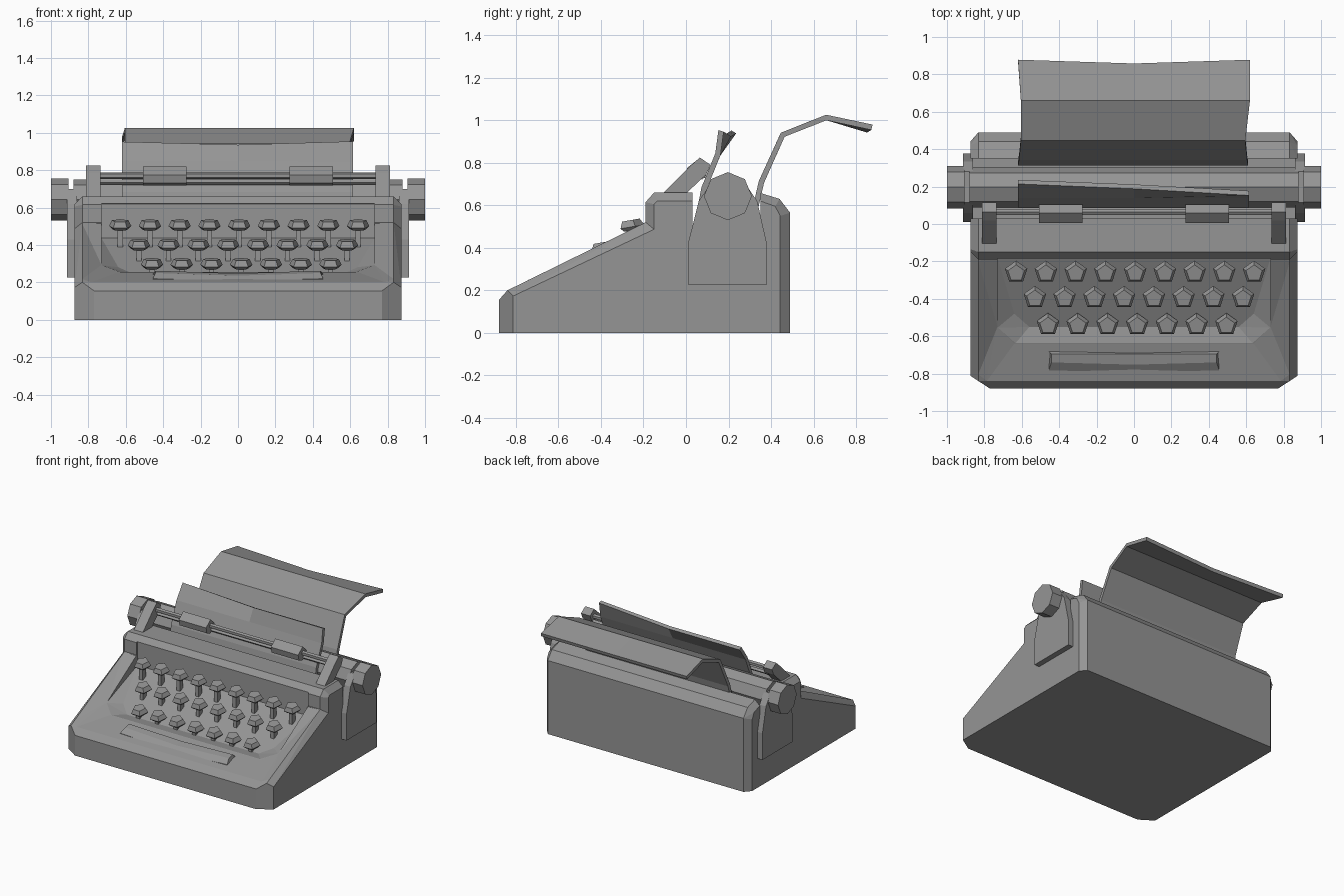
import bpy, bmesh
from math import radians, sin, cos, pi
from mathutils import Vector, Matrix

if "Cube" in bpy.data.objects:
    bpy.data.objects.remove(bpy.data.objects["Cube"])

# One dark grey for the whole model
grey = bpy.data.materials.new("dark_grey")
grey.diffuse_color = (.3, .3, .3, 1)
grey.use_nodes = True
grey.node_tree.nodes["Principled BSDF"].inputs["Base Color"].default_value = grey.diffuse_color


def finish(name, bm):
    bmesh.ops.recalc_face_normals(bm, faces=bm.faces)
    me = bpy.data.meshes.new(name)
    bm.to_mesh(me)
    bm.free()
    me.materials.append(grey)
    ob = bpy.data.objects.new(name, me)
    bpy.context.collection.objects.link(ob)
    return ob


def loft_bm(rings):
    """Closed solid through rings of equal point count."""
    bm = bmesh.new()
    vs = [[bm.verts.new(p) for p in r] for r in rings]
    n = len(rings[0])
    for a, b in zip(vs, vs[1:]):
        for i in range(n):
            j = (i + 1) % n
            bm.faces.new((a[i], a[j], b[j], b[i]))
    bm.faces.new(vs[0])
    bm.faces.new(vs[-1])
    return bm


def prism_bm(profile, x0, x1):
    """Side profile (y, z) extruded along x."""
    return loft_bm([[(x, y, z) for y, z in profile] for x in (x0, x1)])


def rod(name, x0, x1, y, z, r, n):
    prof = [(y + r * sin(2 * pi * i / n), z + r * cos(2 * pi * i / n)) for i in range(n)]
    return finish(name, prism_bm(prof, x0, x1))


# Body: full profile in the middle, inset profile at both sides (chamfered rim)
inner = [(-.88, 0), (-.88, .155), (-.84, .2), (-.19, .52), (-.19, .615), (-.15, .66),
         (.03, .66), (.03, .45), (.35, .45), (.35, .658), (.44, .63), (.49, .565), (.49, 0)]
outer = [(-.88, 0), (-.88, .145), (-.82, .17), (-.15, .487), (-.15, .605), (-.135, .62),
         (.03, .62), (.03, .45), (.35, .45), (.35, .62), (.42, .595), (.443, .55), (.443, 0)]
bm = loft_bm([[(x, y, z) for y, z in prof]
              for x, prof in ((-.873, outer), (-.832, inner), (.832, inner), (.873, outer))])
# Front corners cut off at an angle
for s in (-1, 1):
    cut = bmesh.ops.bisect_plane(bm, geom=bm.verts[:] + bm.edges[:] + bm.faces[:],
                                 plane_co=(s * .77, -.88, 0), plane_no=(s * .065, -.1, 0),
                                 clear_outer=True)
    edges = [g for g in cut['geom_cut'] if isinstance(g, bmesh.types.BMEdge)]
    bmesh.ops.holes_fill(bm, edges=edges)
bmesh.ops.triangulate(bm, faces=[f for f in bm.faces if len(f.verts) > 4 or abs(f.normal.x) < .95])
body = finish("body", bm)


def carve(name, half_points):
    """Subtract the convex hull of mirrored points from the body."""
    bm = bmesh.new()
    for x, y, z in half_points:
        bm.verts.new((x, y, z))
        bm.verts.new((-x, y, z))
    bmesh.ops.convex_hull(bm, input=bm.verts)
    bmesh.ops.delete(bm, geom=[v for v in bm.verts if not v.link_faces], context='VERTS')
    cutter = finish(name, bm)
    mod = body.modifiers.new(name, 'BOOLEAN')
    mod.operation, mod.object, mod.solver = 'DIFFERENCE', cutter, 'EXACT'
    bpy.context.view_layer.objects.active = body
    bpy.ops.object.modifier_apply(modifier=mod.name)
    bpy.data.objects.remove(cutter)


# Scooped front deck sloping in from the rim, then the key well
carve("deck_cutter", [(.79, -.845, .199), (.835, -.81, .216), (.64, -.64, .255), (.73, -.55, .293),
                      (.73, -.194, .515), (.835, -.194, .519), (.835, -.194, .58),
                      (.835, -.81, .5), (.79, -.845, .5)])
carve("key_well_cutter", [(.64, -.645, .257), (.73, -.555, .292), (.56, -.55, .245),
                          (.64, -.48, .281), (.73, -.18, .437), (.73, -.18, .62),
                          (.73, -.555, .7), (.64, -.645, .7)])

# Space bar, bowed towards the front
rings = []
for x, bow, dz in [(-.455, 0, 0), (0, .012, -.014), (.455, 0, 0)]:
    e = .97 if x else 1
    rings.append([(x, -.782 - bow, .205 + dz), (x, -.782 - bow, .22 + dz),
                  (x * e, -.74 - bow, .25 + dz), (x * e, -.695, .262 + dz),
                  (x, -.683, .245 + dz), (x, -.683, .22 + dz)])
finish("space_bar", loft_bm(rings))

# Keys: pentagon caps on square stems
for row, (count, x0, y, z) in enumerate([(9, -.63, -.26, .51), (8, -.53, -.395, .405),
                                         (7, -.46, -.54, .303)]):
    for i in range(count):
        x = x0 + .159 * i
        bm = loft_bm([[(r * sin(2 * pi * k / 5), r * cos(2 * pi * k / 5), h) for k in range(5)]
                      for r, h in [(.045, -.028), (.063, -.012), (.046, .02)]])
        bmesh.ops.transform(bm, verts=bm.verts,
                            matrix=Matrix.Translation((x, y, z)) @ Matrix.Rotation(radians(10), 4, 'X'))
        finish(f"key_{row + 1}_{i + 1}", bm)
        stem = [(y - .02, z - .12), (y + .02, z - .12), (y + .02, z), (y - .02, z)]
        finish(f"key_stem_{row + 1}_{i + 1}", prism_bm(stem, x - .014, x + .014))

# Carriage: platen, knobs, side plates, paper bail
rod("platen", -.88, .88, .197, .643, .108, 8)
rod("paper_bail_rod", -.76, .76, .065, .77, .018, 6)
rod("lower_bail_rod", -.76, .76, .075, .735, .014, 4)
plate = [(.012, .225), (.378, .225), (.378, .43), (.335, .62), (.28, .70),
         (.115, .70), (.06, .62), (.012, .43)]
arm = [(-.11, .655), (.02, .785), (.065, .825), (.115, .79), (.095, .745), (0, .655)]
roller = [(.005, .775), (.06, .82), (.105, .775), (.09, .73), (.05, .717), (.015, .73)]
for s, side in ((-1, "left"), (1, "right")):
    rod(f"{side}_platen_knob", s * .905, s * 1.0, .197, .643, .113, 8)
    finish(f"{side}_side_plate", prism_bm(plate, s * .86, s * .915))
    finish(f"{side}_bail_arm", prism_bm(arm, s * .735, s * .812))
    finish(f"{side}_bail_roller", prism_bm(roller, s * .275, s * .508))


# Paper: sheets given as three side lines (left, middle, right)
def sheet(name, columns):
    bm = bmesh.new()
    vs = [[bm.verts.new(p) for p in c] for c in columns]
    for a, b in zip(vs, vs[1:]):
        for i in range(len(a) - 1):
            bm.faces.new((a[i], a[i + 1], b[i + 1], b[i]))
    ob = finish(name, bm)
    sol = ob.modifiers.new("thickness", 'SOLIDIFY')
    sol.thickness = .026
    sol.offset = 0


back = [(.62, .325, .58), (.615, .355, .71), (.605, .455, .932), (.605, .66, 1.013), (.62, .875, .967)]
sheet("paper_back",
      [[(-x, y, z) for x, y, z in back],
       [(0, y - (.02 if y > .8 else 0), z - (.012 if y > .8 else 0)) for x, y, z in back],
       [(.62 if y > .5 else x - .01, y, z) for x, y, z in back]])
front = [(.07, .6), (.085, .68), (.15, .84)]
sheet("paper_front",
      [[(x, y, z) for y, z in front] + [(x, ty, tz)]
       for x, ty, tz in [(-.62, .225, .945), (0, .2, .93), (.615, .165, .95)]])
